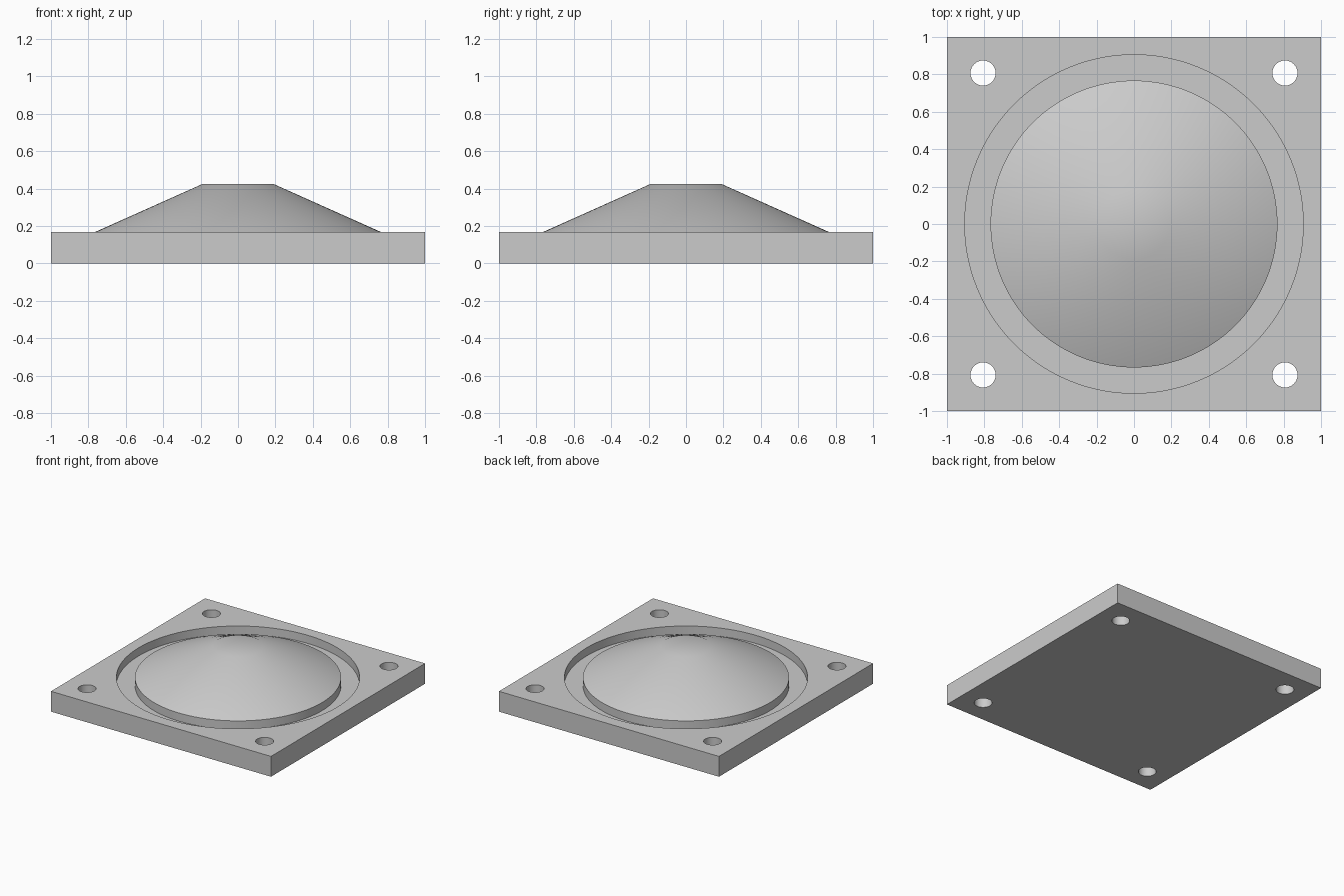
import bpy
import bmesh
import math

SEGMENTS = 128
PLATE_TOP = 0.167
GROOVE_FLOOR = 0.1

if "Cube" in bpy.data.objects:
    bpy.data.objects.remove(bpy.data.objects["Cube"])

grey = bpy.data.materials.new("Light grey")
grey.use_nodes = True
colour = (0.6, 0.6, 0.6, 1)
grey.diffuse_color = colour
grey.node_tree.nodes["Principled BSDF"].inputs["Base Color"].default_value = colour


def add_object(name, bm):
    mesh = bpy.data.meshes.new(name)
    bmesh.ops.recalc_face_normals(bm, faces=bm.faces)
    bm.to_mesh(mesh)
    bm.free()
    mesh.materials.append(grey)
    obj = bpy.data.objects.new(name, mesh)
    bpy.context.collection.objects.link(obj)
    return obj


def lathe(name, profile, centre=(0, 0)):
    """Closed solid turned from (radius, height) points."""
    bm = bmesh.new()
    rings = []
    for r, z in profile:
        angles = [2 * math.pi * i / SEGMENTS for i in range(SEGMENTS)]
        rings.append([bm.verts.new((centre[0] + r * math.cos(a),
                                    centre[1] + r * math.sin(a), z)) for a in angles])
    for low, high in zip(rings, rings[1:]):
        for i in range(SEGMENTS):
            j = (i + 1) % SEGMENTS
            bm.faces.new((low[i], low[j], high[j], high[i]))
    bm.faces.new(rings[0][::-1])
    bm.faces.new(rings[-1])
    return add_object(name, bm)


def smooth(obj):
    bpy.ops.object.select_all(action='DESELECT')
    obj.select_set(True)
    bpy.context.view_layer.objects.active = obj
    bpy.ops.object.shade_smooth_by_angle(angle=math.radians(30))


# Square mounting plate
bm = bmesh.new()
bmesh.ops.create_cube(bm, size=2)
for v in bm.verts:
    v.co.z = PLATE_TOP if v.co.z > 0 else 0
plate = add_object("mounting_plate", bm)

# Round recess and four corner bolt holes
cutters = [lathe("recess_cutter", [(0.905, GROOVE_FLOOR), (0.905, 0.5)])]
for x in (-0.807, 0.807):
    for y in (-0.807, 0.807):
        cutters.append(lathe("hole_cutter", [(0.067, -0.1), (0.067, 0.5)], (x, y)))
for cutter in cutters:
    cutter.hide_render = True
    cut = plate.modifiers.new("cut", 'BOOLEAN')
    cut.operation = 'DIFFERENCE'
    cut.solver = 'EXACT'
    cut.object = cutter
    bpy.context.view_layer.objects.active = plate
    bpy.ops.object.modifier_apply(modifier=cut.name)
    bpy.data.objects.remove(cutter)
smooth(plate)

# Truncated cone standing in the recess
cone = lathe("centre_cone", [(0.767, GROOVE_FLOOR), (0.767, PLATE_TOP), (0.19, 0.425)])
smooth(cone)
